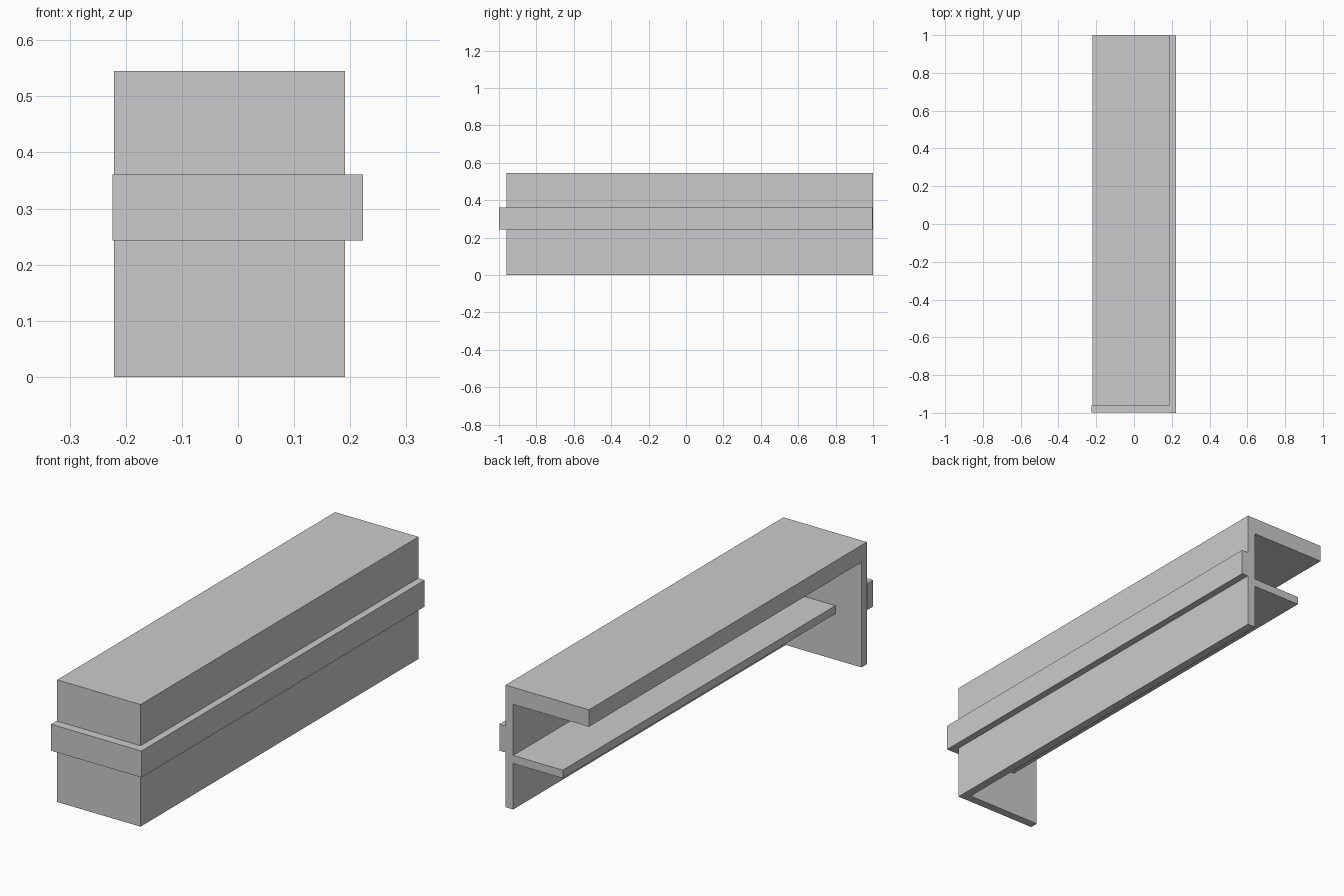
import bpy, bmesh

if "Cube" in bpy.data.objects:
    bpy.data.objects.remove(bpy.data.objects["Cube"])


def box(name, x, y, z):
    """Box spanning the given (min, max) ranges."""
    bm = bmesh.new()
    bmesh.ops.create_cube(bm, size=1)
    for v in bm.verts:
        v.co = [r[0] if c < 0 else r[1] for c, r in zip(v.co, (x, y, z))]
    me = bpy.data.meshes.new(name)
    bm.to_mesh(me)
    bm.free()
    ob = bpy.data.objects.new(name, me)
    bpy.context.collection.objects.link(ob)
    return ob


L, R = -0.221, 0.191        # body sides
F, B = -0.96, 1.0           # body ends
H, TOP, T = 0.545, 0.076, 0.038   # height, top thickness, panel thickness

# Counter body: top slab, long panel, end panel; open at the back and far end
box("counter_top", (L, R), (F, B), (H - TOP, H))
box("long_panel", (R - T, R), (F, B), (0, H - TOP))
box("end_panel", (L, R - T), (F, F + T), (0, H - TOP))

# Inner shelf
box("shelf", (-0.092, R - T), (F + T, B), (0.205, 0.241))

# Raised trim band around the outside
band = (0.243, 0.361)
box("end_trim", (-0.224, 0.188), (-0.999, F), band)
box("long_trim", (0.188, 0.223), (-1.0, 0.998), band)
